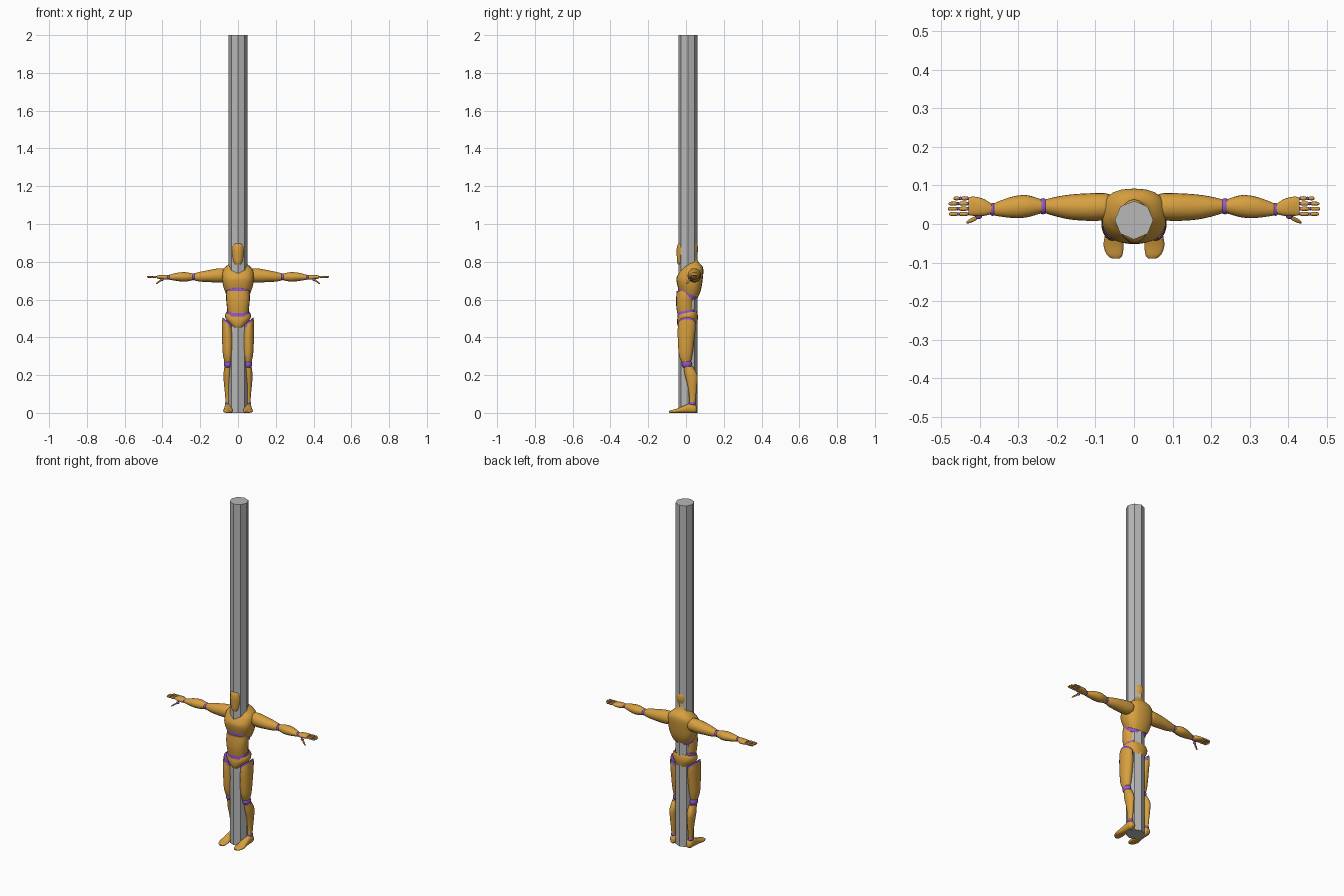
import bpy, bmesh, math
from mathutils import Vector

cube = bpy.data.objects.get("Cube")
if cube:
    bpy.data.objects.remove(cube)


def material(name, color):
    m = bpy.data.materials.new(name)
    m.use_nodes = True
    m.diffuse_color = (*color, 1)
    m.node_tree.nodes["Principled BSDF"].inputs["Base Color"].default_value = (*color, 1)
    return m


ORANGE = material("warm_orange", (0.68, 0.35, 0.05))
PURPLE = material("joint_purple", (0.30, 0.10, 0.62))
GREY = material("pole_grey", (0.48, 0.48, 0.48))
# which world axes the loft's (u, v, length) run along
AXES = {"z": (0, 1, 2), "x": (1, 2, 0), "y": (0, 2, 1)}
SIDES = (("left", 1), ("right", -1))


def finish(name, bm, mat, smooth=True):
    bmesh.ops.recalc_face_normals(bm, faces=bm.faces)
    mesh = bpy.data.meshes.new(name)
    bm.to_mesh(mesh)
    bm.free()
    mesh.materials.append(mat)
    ob = bpy.data.objects.new(name, mesh)
    bpy.context.collection.objects.link(ob)
    if smooth:
        bpy.ops.object.select_all(action="DESELECT")
        ob.select_set(True)
        bpy.context.view_layer.objects.active = ob
        bpy.ops.object.shade_smooth_by_angle(angle=math.radians(45))
    return ob


def refine(stations, steps=4):
    """Smooth curve through the stations."""
    s = [Vector(tuple(p) + (0,) * (7 - len(p))) for p in stations]
    out = []
    for i in range(len(s) - 1):
        a, b, c, d = s[max(i - 1, 0)], s[i], s[i + 1], s[min(i + 2, len(s) - 1)]
        for k in range(steps):
            t = k / steps
            out.append(b + (c - a) * (t / 2) + (a * 2 - b * 5 + c * 4 - d) * (t * t / 2)
                       + (b * 3 - a - c * 3 + d) * (t ** 3 / 2))
    return out + [s[-1]]


def loft(name, mat, axis, stations, side=1, power=2, segs=20):
    """Station: position, centre u, v, radius u, v, slope along v, slope along u."""
    bm = bmesh.new()
    rings = []
    for t, cu, cv, ru, rv, sv, su in refine(stations):
        ring = []
        for k in range(segs):
            a = math.tau * k / segs
            c, s = math.cos(a), math.sin(a)
            du = math.copysign(abs(c) ** (2 / power), c) * ru
            dv = math.copysign(abs(s) ** (2 / power), s) * rv
            co = [0, 0, 0]
            for ax, val in zip(AXES[axis], (cu + du, cv + dv, t + sv * dv + su * du)):
                co[ax] = val
            co[0] *= side
            ring.append(bm.verts.new(co))
        rings.append(ring)
    for a, b in zip(rings, rings[1:]):
        for k in range(segs):
            n = (k + 1) % segs
            bm.faces.new((a[k], a[n], b[n], b[k]))
    bm.faces.new(rings[0])
    bm.faces.new(rings[-1])
    return finish(name, bm, mat)


def ball(name, mat, center, radii, side=1):
    bm = bmesh.new()
    bmesh.ops.create_uvsphere(bm, u_segments=16, v_segments=10, radius=1)
    for v in bm.verts:
        v.co = [c + r * p for c, r, p in zip(center, radii, v.co)]
        v.co.x *= side
    return finish(name, bm, mat)


# Octagonal pole
bm = bmesh.new()
bmesh.ops.create_cone(bm, cap_ends=True, segments=8, radius1=0.05, radius2=0.05, depth=2)
bmesh.ops.translate(bm, verts=bm.verts, vec=(0, 0.01, 1))
finish("pole", bm, GREY, smooth=False)

# Head, torso and pelvis
loft("head", ORANGE, "z", [
    (.785, 0, -.014, .02, .028), (.80, 0, -.006, .029, .041), (.83, 0, .003, .036, .052),
    (.86, 0, .007, .039, .057), (.885, 0, .008, .037, .054), (.898, 0, .008, .03, .044),
    (.904, 0, .008, .015, .02)])
loft("chest", ORANGE, "z", [
    (.635, 0, .01, .064, .052, -.5), (.67, 0, .015, .078, .064, -.3),
    (.71, 0, .019, .084, .069, -.1), (.75, 0, .03, .082, .062), (.775, 0, .037, .064, .05),
    (.80, 0, .03, .036, .036), (.83, 0, .02, .03, .034)], power=2.5)
loft("rib_joint", PURPLE, "z", [
    (.618, 0, .005, .06, .047, -.5), (.64, 0, .008, .063, .051, -.5)], power=2.3)
loft("abdomen", ORANGE, "z", [
    (.53, 0, -.002, .055, .045), (.57, 0, -.005, .06, .047),
    (.61, 0, -.005, .063, .047), (.645, 0, -.003, .06, .046)], power=2.3)
loft("waist_joint", PURPLE, "z", [
    (.52, 0, .003, .061, .049, .2), (.542, 0, .001, .059, .047, .2)], power=2.3)
loft("pelvis", ORANGE, "z", [
    (.438, 0, .002, .014, .035), (.465, 0, .005, .04, .05), (.495, 0, .008, .063, .055, .1),
    (.515, 0, .008, .069, .053, .2), (.53, 0, .006, .064, .05, .2)], power=2.3)

for label, side in SIDES:
    # Leg
    loft(label + "_hip_joint", PURPLE, "z", [
        (.465, .055, .005, .029, .046, 0, .8), (.485, .055, .005, .027, .044, 0, .8)], side)
    loft(label + "_thigh", ORANGE, "z", [
        (.27, .053, 0, .019, .025), (.31, .054, -.002, .026, .036), (.38, .054, 0, .03, .043),
        (.44, .056, .003, .029, .047, 0, .4), (.473, .057, .005, .027, .046, 0, .8)], side)
    ball(label + "_knee", PURPLE, (.054, .004, .259), (.021, .027, .025), side)
    loft(label + "_shin", ORANGE, "z", [
        (.05, .055, .034, .011, .016), (.09, .055, .035, .013, .018),
        (.15, .056, .033, .018, .026), (.2, .056, .027, .021, .033),
        (.245, .054, .012, .018, .025)], side)
    ball(label + "_ankle", PURPLE, (.055, .034, .05), (.014, .018, .013), side)
    loft(label + "_foot", ORANGE, "y", [
        (.056, .052, .018, .01, .014), (.045, .052, .023, .018, .023),
        (.015, .052, .024, .02, .024), (-.02, .052, .017, .022, .017),
        (-.055, .053, .01, .026, .01), (-.08, .05, .007, .02, .007),
        (-.09, .047, .005, .01, .004)], side, power=2.4)

    # Arm
    loft(label + "_upper_arm", ORANGE, "x", [
        (.06, .045, .73, .03, .03), (.075, .045, .729, .035, .036), (.11, .044, .727, .036, .037),
        (.16, .044, .724, .033, .031), (.2, .045, .721, .026, .026),
        (.23, .046, .72, .018, .019)], side)
    ball(label + "_elbow", PURPLE, (.236, .046, .72), (.014, .021, .018), side)
    loft(label + "_forearm", ORANGE, "x", [
        (.24, .046, .72, .018, .018), (.28, .046, .72, .029, .025),
        (.32, .043, .72, .027, .022), (.363, .038, .718, .016, .013)], side)
    ball(label + "_wrist", PURPLE, (.367, .038, .718), (.01, .017, .012), side)
    loft(label + "_palm", ORANGE, "x", [
        (.37, .039, .718, .013, .011), (.39, .043, .718, .022, .013),
        (.415, .046, .719, .025, .01), (.429, .046, .72, .023, .007)], side, power=2.4)

    # Fingers: two segments with ball knuckles
    for i, tip in enumerate((.48, .483, .481, .469)):
        y, start = .026 + .0135 * i, .432
        mid = (start + tip) / 2
        for part, x0, x1, r in (("base", start, mid - .002, .0055), ("tip", mid + .002, tip, .005)):
            loft(f"{label}_finger_{i + 1}_{part}", ORANGE, "x", [
                (x0, y, .72, r * .7, r * .7), (x0 + .006, y, .72, r, r),
                (x1 - .004, y, .72, r * .9, r * .9), (x1, y, .72, r * .4, r * .4)], side, segs=10)
        for j, x in enumerate((start, mid)):
            ball(f"{label}_finger_{i + 1}_knuckle_{j + 1}", PURPLE, (x, y, .72),
                 (.004, .0045, .0045), side)
    ball(label + "_thumb_joint", PURPLE, (.403, .02, .705), (.009, .007, .008), side)
    loft(label + "_thumb", ORANGE, "x", [
        (.405, .019, .703, .005, .005), (.415, .013, .697, .006, .006),
        (.428, .007, .688, .005, .005), (.435, .004, .683, .002, .002)], side, segs=10)
